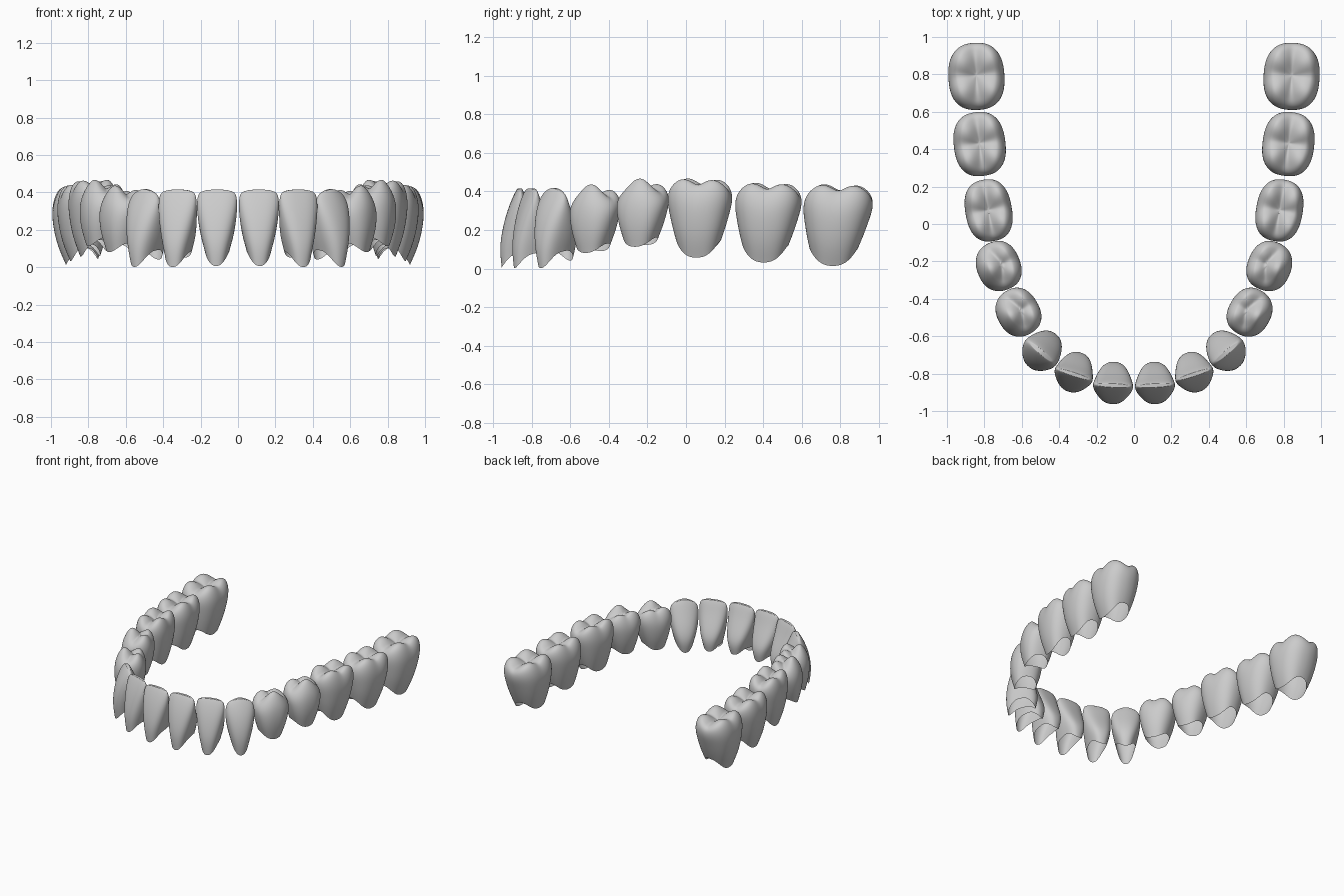
import bpy, bmesh
from math import sin, cos, pi, radians, exp

if "Cube" in bpy.data.objects:
    bpy.data.objects.remove(bpy.data.objects["Cube"])

SEG = 28
LEVELS = [0, 0.03, 0.25, 0.5, 0.74, 0.92, 1.0]
TOP_RINGS = [0.85, 0.65, 0.45, 0.22]

# Profiles along the height: outer side, inner side, half width; then cusps (along, across, height)
KINDS = {
    "incisor": dict(
        out=[.91, .92, 1, .87, .64, .38, .22], inn=[-.84, -.86, -1, -.68, -.32, -.1, .03],
        wid=[.60, .62, .80, .93, 1, .98, .88], cusps=None, drop=.025, square=.85),
    "canine": dict(
        out=[.86, .88, 1, .93, .70, .40, .22], inn=[-.82, -.84, -1, -.78, -.42, -.15, .0],
        wid=[.62, .64, .82, .95, 1, .92, .75], cusps=None, drop=.045, square=.9),
    "premolar": dict(
        out=[.72, .74, .92, 1, .93, .68, .48], inn=[-.62, -.64, -.85, -.98, -1, -.84, -.66],
        wid=[.64, .66, .80, .92, 1, .92, .76],
        cusps=[(0, .38, 1), (-.38, -.5, .72), (.38, -.5, .66)], drop=.09, square=.84),
    "molar": dict(
        out=[.52, .55, .80, .95, 1.01, .90, .74], inn=[-.60, -.63, -.82, -.95, -1, -.88, -.72],
        wid=[.68, .70, .81, .91, 1, .97, .84],
        cusps=[(-.45, .5, .95), (.42, .5, .9), (-.45, -.5, 1), (.45, -.5, .92)],
        drop=.085, square=.80),
}

# name, kind, centre x, y, angle, half width, half depth, low z, top z, margin rise, inner rise, lean
TEETH = [
    ("central_incisor", "incisor", .111, -.848, 3, .109, .120, .005, .415, .08, .05, 0),
    ("lateral_incisor", "incisor", .317, -.790, 18, .107, .116, .000, .415, .08, .05, 0),
    ("canine", "canine", .488, -.675, 40, .108, .120, .000, .418, .09, .04, 0),
    ("first_premolar", "premolar", .620, -.472, 60, .135, .117, .080, .440, .05, .01, .01),
    ("second_premolar", "premolar", .725, -.225, 68, .138, .120, .112, .470, .05, .01, .01),
    ("first_molar", "molar", .777, .073, 80, .170, .128, .055, .470, .09, .03, .01),
    ("second_molar", "molar", .825, .428, 83, .175, .142, .030, .448, .09, .03, .02),
    ("third_molar", "molar", .842, .790, 87, .183, .154, .012, .440, .09, .03, .03),
]


def spow(x, e):
    return (1 if x >= 0 else -1) * abs(x) ** e


def biting_height(k, top, p, q):
    # biting surface height at normalised position p (along), q (across)
    if k["cusps"] is None:
        return top - k["drop"] * abs(p) ** (3 if k["drop"] < .03 else 1.6)
    g = max(c * exp(-((p - a) ** 2 + (q - b) ** 2) / .32) for a, b, c in k["cusps"])
    return top - k["drop"] * (1 - g)


def tooth(spec, side):
    name, kind, cx, cy, ang, w, d, low, top, rise, inner, lean = spec
    k = KINDS[kind]
    ca, sa = cos(radians(ang)), sin(radians(ang))
    bm = bmesh.new()

    def vert(u, v, z):
        return bm.verts.new((side * (cx + u * ca + v * sa), cy + u * sa - v * ca, z))

    def section(i, a, scale=1.0):
        mid, half = (k["out"][i] + k["inn"][i]) / 2, (k["out"][i] - k["inn"][i]) / 2
        return (k["wid"][i] * scale * spow(cos(a), k["square"]),
                mid + half * scale * spow(sin(a), k["square"]))

    rings = []
    angles = [2 * pi * j / SEG for j in range(SEG)]
    # walls from the scalloped margin up to the rim
    for i, s in enumerate(LEVELS):
        ring = []
        for a in angles:
            zb = low + rise * cos(a) ** 2 + inner * max(0, -sin(a))
            zt = biting_height(k, top, *section(-1, a))
            p, q = section(i, a)
            ring.append(vert(p * w + lean * (s - .8), q * d, zb + (zt - zb) * s))
        rings.append(ring)
    # biting surface
    for scale in TOP_RINGS:
        ring = []
        for a in angles:
            p, q = section(-1, a, scale)
            ring.append(vert(p * w + lean * .2, q * d, biting_height(k, top, p, q)))
        rings.append(ring)
    for r0, r1 in zip(rings, rings[1:]):
        for j in range(SEG):
            n = (j + 1) % SEG
            bm.faces.new((r0[j], r0[n], r1[n], r1[j]))
    q0 = (k["out"][-1] + k["inn"][-1]) / 2
    centre = vert(lean * .2, q0 * d, biting_height(k, top, 0, q0))
    for j in range(SEG):
        bm.faces.new((rings[-1][j], rings[-1][(j + 1) % SEG], centre))
    # local outward runs clockwise, so the right side needs flipping
    if side > 0:
        bmesh.ops.reverse_faces(bm, faces=bm.faces[:])
    for f in bm.faces:
        f.smooth = True
    if sum(f.normal.z for f in bm.faces if centre in f.verts) == 0:
        bm.normal_update()
    if sum(f.normal.z for f in bm.faces if centre in f.verts) < 0:
        bmesh.ops.reverse_faces(bm, faces=bm.faces[:])
    full = ("right_" if side > 0 else "left_") + name
    me = bpy.data.meshes.new(full)
    bm.to_mesh(me)
    bm.free()
    ob = bpy.data.objects.new(full, me)
    bpy.context.collection.objects.link(ob)
    sub = ob.modifiers.new("smooth", 'SUBSURF')
    sub.levels = sub.render_levels = 2


# Both halves of the arch
for spec in TEETH:
    for side in (1, -1):
        tooth(spec, side)
